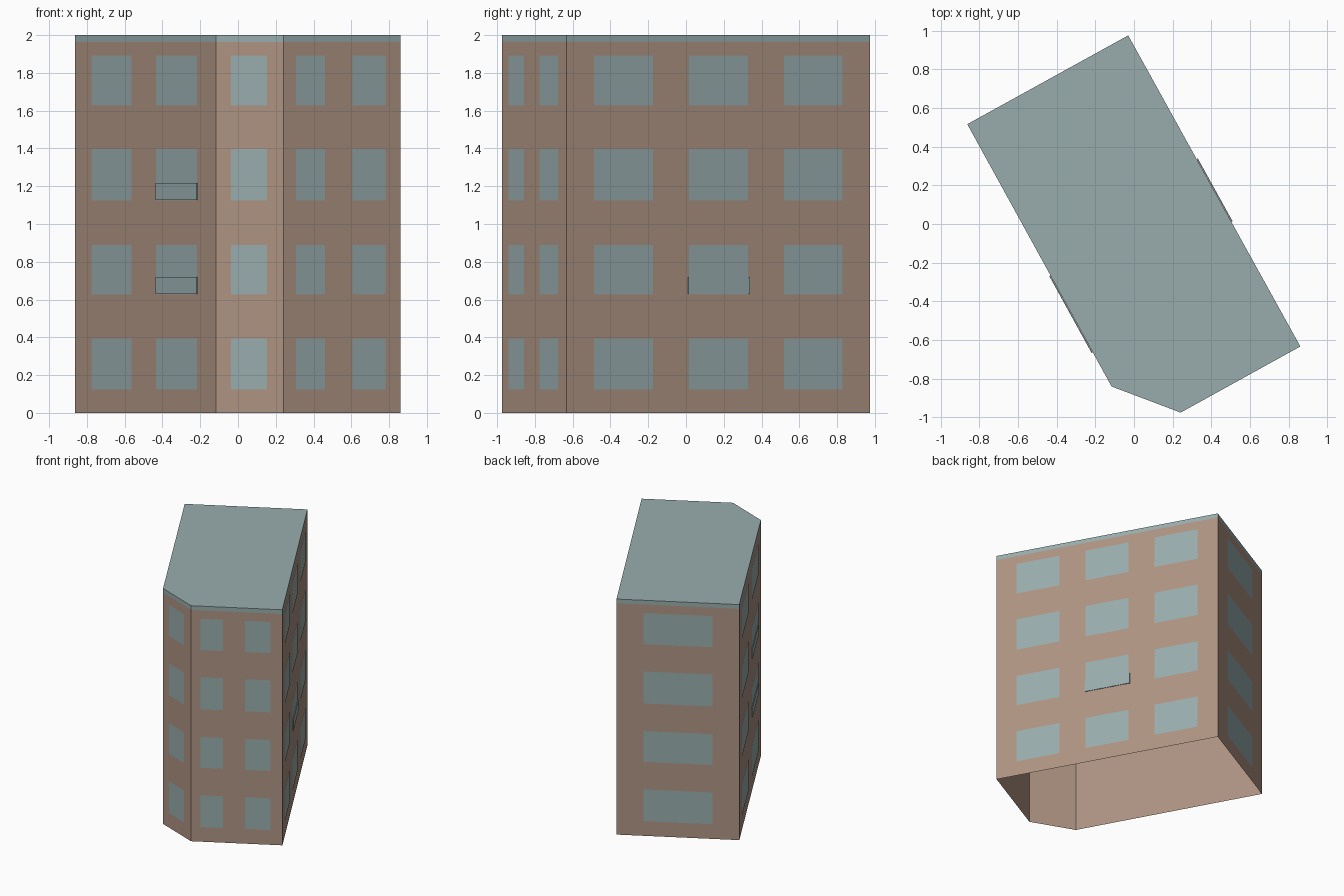
import bpy
import bmesh
from mathutils import Vector

cube = bpy.data.objects.get("Cube")
if cube:
    bpy.data.objects.remove(cube, do_unlink=True)


def srgb(*rgb):
    return tuple((c / 255 / 12.92) if c < 10 else ((c / 255 + 0.055) / 1.055) ** 2.4
                 for c in rgb) + (1.0,)


def material(name, color):
    mat = bpy.data.materials.new(name)
    mat.use_nodes = True
    mat.diffuse_color = color
    mat.node_tree.nodes["Principled BSDF"].inputs["Base Color"].default_value = color
    return mat


brick = material("brown brick", srgb(173, 147, 130))
blue_grey = material("blue grey", srgb(153, 172, 173))


def add_object(name, bm, mat):
    mesh = bpy.data.meshes.new(name)
    bm.to_mesh(mesh)
    bm.free()
    mesh.materials.append(mat)
    obj = bpy.data.objects.new(name, mesh)
    bpy.context.collection.objects.link(obj)


# Footprint corners, counter-clockwise
A = Vector((-0.116, -0.84, 0))
B = Vector((0.241, -0.975, 0))
C = Vector((0.86, -0.633, 0))
D = Vector((-0.03, 0.975, 0))
E = Vector((-0.862, 0.516, 0))
FOOTPRINT = [A, B, C, D, E]
UP = Vector((0, 0, 1))
HEIGHT, BAND = 2.0, 1.964


def shell(name, z0, z1, mat, cap):
    """Open-bottomed prism over the footprint, with an optional top."""
    bm = bmesh.new()
    low = [bm.verts.new(p + UP * z0) for p in FOOTPRINT]
    high = [bm.verts.new(p + UP * z1) for p in FOOTPRINT]
    for i in range(len(low)):
        j = (i + 1) % len(low)
        bm.faces.new((low[i], low[j], high[j], high[i]))
    if cap:
        bm.faces.new(high)
    add_object(name, bm, mat)


def wall_panel(bm, p, q, span, z0, z1, offset, depth=0.0):
    """Rectangle lying on the wall from p to q; depth makes it a plate."""
    out = (q - p).normalized().cross(UP)
    a, b = (p.lerp(q, t) + out * offset for t in span)
    verts = [bm.verts.new(v) for v in (a + UP * z0, b + UP * z0, b + UP * z1, a + UP * z1)]
    face = bm.faces.new(verts)
    if depth:
        geom = bmesh.ops.extrude_face_region(bm, geom=[face])["geom"]
        moved = [g for g in geom if isinstance(g, bmesh.types.BMVert)]
        bmesh.ops.translate(bm, verts=moved, vec=out * depth)
        bmesh.ops.recalc_face_normals(bm, faces=bm.faces)


# Walls and roof
shell("brick_walls", 0, BAND, brick, False)
shell("flat_roof", BAND, HEIGHT, blue_grey, True)

# Windows: one column per span along each wall, one row per storey
WALLS = {
    "corner_windows": (A, B, [(0.225, 0.76)]),
    "front_windows": (B, C, [(0.107, 0.352), (0.59, 0.871)]),
    "right_windows": (C, D, [(0.09, 0.285), (0.403, 0.597), (0.715, 0.909)]),
    "back_windows": (D, E, [(0.22, 0.78)]),
    "left_windows": (E, A, [(0.117, 0.403), (0.577, 0.866)]),
}
STOREYS = [(0.125, 0.395), (0.628, 0.89), (1.125, 1.397), (1.628, 1.893)]
for name, (p, q, spans) in WALLS.items():
    bm = bmesh.new()
    for span in spans:
        for z0, z1 in STOREYS:
            wall_panel(bm, p, q, span, z0, z1, 0.002)
    add_object(name, bm, blue_grey)

# Low guard plates across three of the windows
GUARDS = [("left_guard_lower", E, A, (0.577, 0.87), 0.63, 0.72),
          ("left_guard_upper", E, A, (0.577, 0.87), 1.128, 1.218),
          ("right_guard", C, D, (0.4, 0.603), 0.63, 0.72)]
for name, p, q, span, z0, z1 in GUARDS:
    bm = bmesh.new()
    wall_panel(bm, p, q, span, z0, z1, 0.001, 0.006)
    add_object(name, bm, blue_grey)
